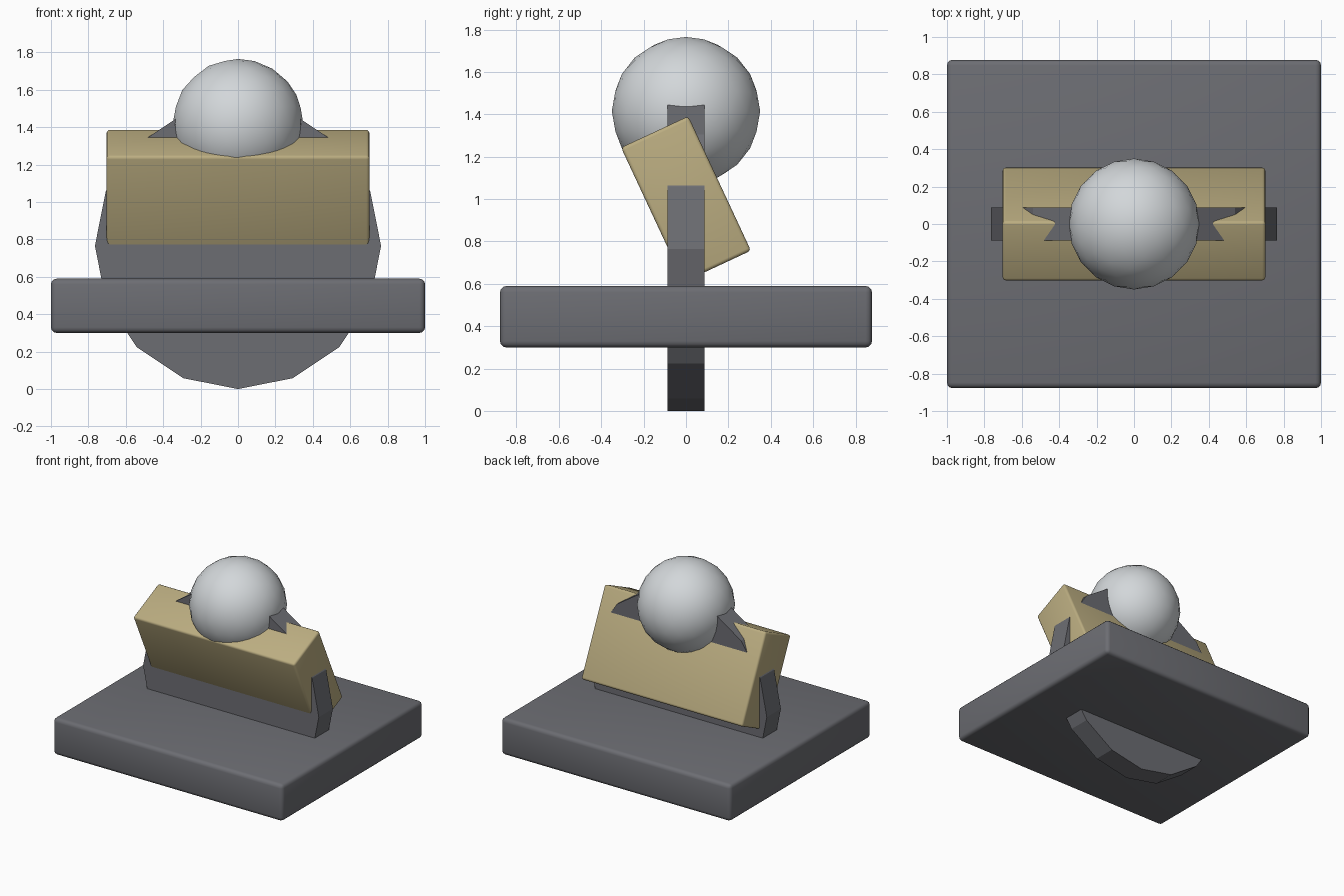
import bpy
import bmesh
from math import radians, sin, cos, pi

cube = bpy.data.objects.get("Cube")
if cube:
    bpy.data.objects.remove(cube, do_unlink=True)


def material(name, color):
    mat = bpy.data.materials.new(name)
    mat.use_nodes = True
    mat.diffuse_color = (*color, 1)
    mat.node_tree.nodes["Principled BSDF"].inputs["Base Color"].default_value = (*color, 1)
    return mat


DARK = material("dark_grey", (0.15, 0.153, 0.17))
GOLD = material("dull_gold", (0.5, 0.42, 0.22))
SILVER = material("pale_silver", (0.65, 0.68, 0.7))


def add_object(name, bm, mat, location):
    bmesh.ops.recalc_face_normals(bm, faces=bm.faces)
    mesh = bpy.data.meshes.new(name)
    bm.to_mesh(mesh)
    bm.free()
    mesh.materials.append(mat)
    obj = bpy.data.objects.new(name, mesh)
    obj.location = location
    bpy.context.collection.objects.link(obj)
    return obj


def smooth(obj, angle):
    bpy.ops.object.select_all(action="DESELECT")
    obj.select_set(True)
    bpy.context.view_layer.objects.active = obj
    bpy.ops.object.shade_smooth_by_angle(angle=radians(angle))


def rounded_block(name, size, location, bevel, mat, tilt=0):
    bm = bmesh.new()
    bmesh.ops.create_cube(bm, size=1)
    bmesh.ops.scale(bm, vec=size, verts=bm.verts)
    bmesh.ops.bevel(bm, geom=bm.edges[:], offset=bevel, segments=3,
                    profile=0.5, affect="EDGES")
    obj = add_object(name, bm, mat, location)
    obj.rotation_euler.x = radians(tilt)
    smooth(obj, 50)
    return obj


# Square base slab and the tilted block above it
rounded_block("base_slab", (2, 1.755, 0.29), (0, 0, 0.445), 0.03, DARK)
rounded_block("tilted_block", (1.405, 0.35, 0.7), (0, 0, 1.0), 0.017, GOLD, tilt=25)

# Upright sixteen-sided disc running through the slab and the block
radius, thickness, sides = 0.765, 0.175, 16
bm = bmesh.new()
rim = [bm.verts.new((radius * cos(2 * pi * i / sides), -thickness / 2,
                     radius * sin(2 * pi * i / sides))) for i in range(sides)]
face = bm.faces.new(rim)
result = bmesh.ops.extrude_face_region(bm, geom=[face])
moved = [v for v in result["geom"] if isinstance(v, bmesh.types.BMVert)]
bmesh.ops.translate(bm, vec=(0, thickness, 0), verts=moved)
if not any(len(f.verts) == sides and f.calc_center_median().y < 0 for f in bm.faces):
    bm.faces.new(rim)
add_object("upright_disc", bm, DARK, (0, 0, radius))

# Ball resting in the top of the block
bm = bmesh.new()
bmesh.ops.create_icosphere(bm, subdivisions=3, radius=0.35)
ball = add_object("ball", bm, SILVER, (0, 0, 1.415))
smooth(ball, 60)
